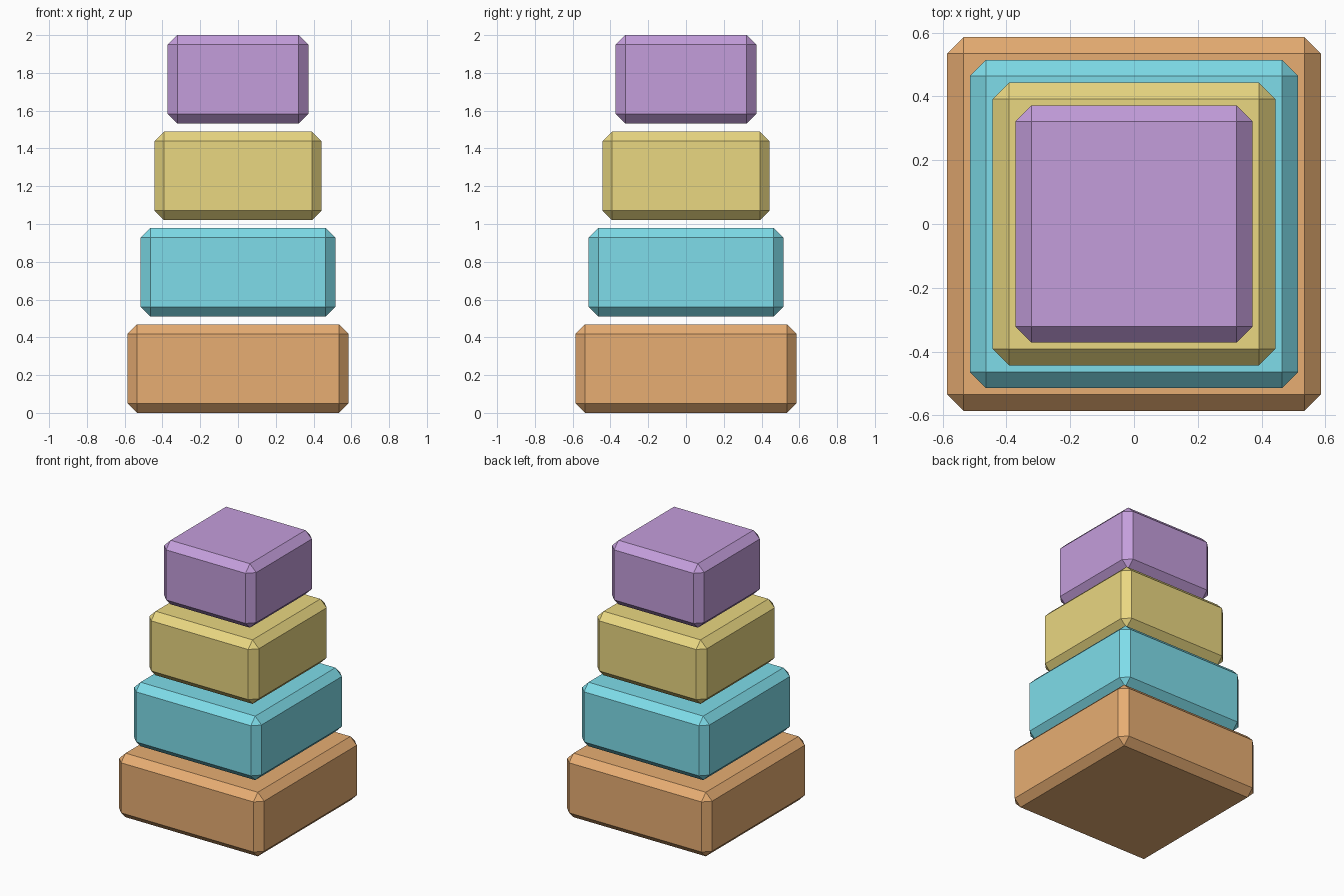
import bpy
import bmesh

if "Cube" in bpy.data.objects:
    bpy.data.objects.remove(bpy.data.objects["Cube"])

HEIGHT = 0.468     # height of each block
STEP = 0.5107      # vertical spacing between blocks
CHAMFER = 0.051


def make_block(name, half, z0, color):
    """Square block with single-segment chamfers on every edge."""
    bm = bmesh.new()
    bmesh.ops.create_cube(bm, size=1.0)
    for v in bm.verts:
        v.co.x *= 2 * half
        v.co.y *= 2 * half
        v.co.z = v.co.z * HEIGHT + HEIGHT / 2
    bmesh.ops.bevel(bm, geom=bm.edges[:], offset=CHAMFER, offset_type='OFFSET',
                    segments=1, profile=0.5, affect='EDGES')
    bmesh.ops.recalc_face_normals(bm, faces=bm.faces[:])
    mesh = bpy.data.meshes.new(name)
    bm.to_mesh(mesh)
    bm.free()
    mat = bpy.data.materials.new(name + "_paint")
    mat.diffuse_color = (*color, 1.0)
    mat.use_nodes = True
    mat.node_tree.nodes["Principled BSDF"].inputs["Base Color"].default_value = mat.diffuse_color
    mesh.materials.append(mat)
    obj = bpy.data.objects.new(name, mesh)
    obj.location.z = z0
    bpy.context.collection.objects.link(obj)


# Stacked blocks, bottom to top
blocks = [
    ("bottom_block", 0.586, (0.80, 0.42, 0.17)),
    ("lower_middle_block", 0.515, (0.21, 0.72, 0.82)),
    ("upper_middle_block", 0.443, (0.82, 0.68, 0.22)),
    ("top_block", 0.372, (0.55, 0.34, 0.71)),
]
for i, (name, half, color) in enumerate(blocks):
    make_block(name, half, i * STEP, color)
